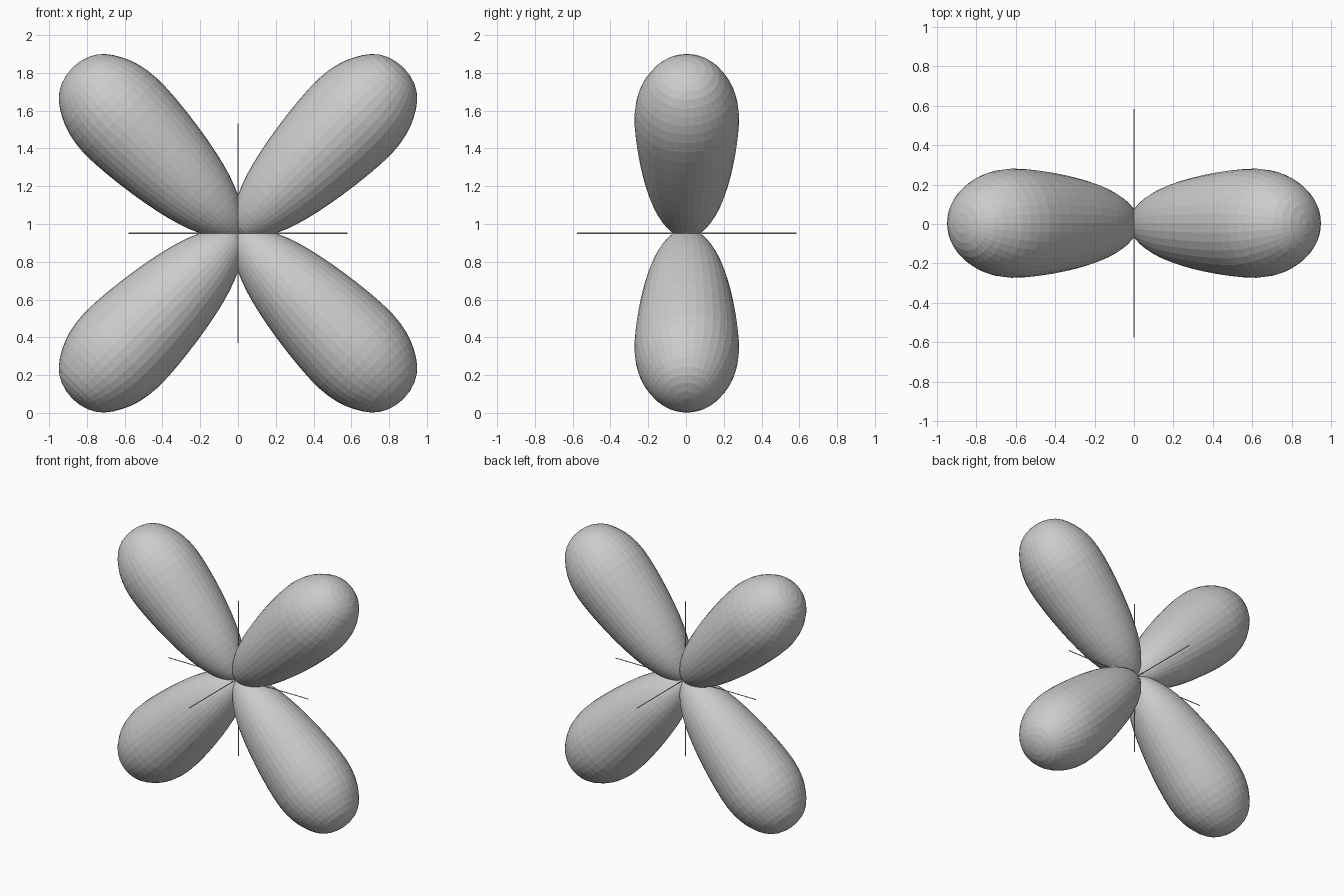
import bpy, bmesh, math
from mathutils import Vector, Matrix

if "Cube" in bpy.data.objects:
    bpy.data.objects.remove(bpy.data.objects["Cube"])

CENTER = Vector((0, 0.004, 0.951))
SIDES = 36

# Half outline of one lobe: (distance along its axis, radius)
PROFILE = [(0, 0), (0.006, 0.03), (0.03, 0.068), (0.08, 0.107), (0.15, 0.146),
           (0.25, 0.185), (0.38, 0.219), (0.54, 0.248), (0.72, 0.270),
           (0.88, 0.277), (1.0, 0.260), (1.09, 0.225), (1.17, 0.172),
           (1.22, 0.100), (1.24, 0)]


def smooth_profile(points, steps=2):
    """Catmull-Rom refinement; the ends are mirrored so the poles stay round."""
    p = [Vector(q) for q in points]
    p = [Vector((p[1].x, -p[1].y))] + p + [Vector((p[-2].x, -p[-2].y))]
    out = []
    for a, b, c, d in zip(p, p[1:], p[2:], p[3:]):
        for k in range(steps):
            t = k / steps
            out.append(0.5 * (2 * b + (c - a) * t + (2 * a - 5 * b + 4 * c - d) * t ** 2
                              + (3 * b - a - 3 * c + d) * t ** 3))
    return out + [p[-2]]


def add_object(name, bm):
    mesh = bpy.data.meshes.new(name)
    bm.to_mesh(mesh)
    bm.free()
    obj = bpy.data.objects.new(name, mesh)
    bpy.context.collection.objects.link(obj)
    return obj


def lobe(name, angle):
    """Revolve the outline about z, then lean it by angle in the xz plane."""
    bm = bmesh.new()
    verts = [bm.verts.new((q.y, 0, q.x)) for q in smooth_profile(PROFILE)]
    edges = [bm.edges.new(pair) for pair in zip(verts, verts[1:])]
    bmesh.ops.spin(bm, geom=verts + edges, cent=(0, 0, 0), axis=(0, 0, 1),
                   angle=math.tau, steps=SIDES)
    bmesh.ops.remove_doubles(bm, verts=bm.verts, dist=1e-4)
    bmesh.ops.recalc_face_normals(bm, faces=bm.faces)
    obj = add_object(name, bm)
    obj.matrix_world = Matrix.Translation(CENTER) @ Matrix.Rotation(angle, 4, 'Y')


def axis_line(name, direction):
    """Thin rod through the centre."""
    bm = bmesh.new()
    bmesh.ops.create_cone(bm, cap_ends=True, segments=8, radius1=0.003,
                          radius2=0.003, depth=1.16)
    obj = add_object(name, bm)
    turn = Vector(direction).to_track_quat('Z', 'Y').to_matrix().to_4x4()
    obj.matrix_world = Matrix.Translation(CENTER) @ turn


# Four lobes on the diagonals
for name, degrees in (("lobe_upper_right", 45), ("lobe_lower_right", 135),
                      ("lobe_lower_left", 225), ("lobe_upper_left", 315)):
    lobe(name, math.radians(degrees))

# Three axis lines
axis_line("axis_x", (1, 0, 0))
axis_line("axis_y", (0, 1, 0))
axis_line("axis_z", (0, 0, 1))
